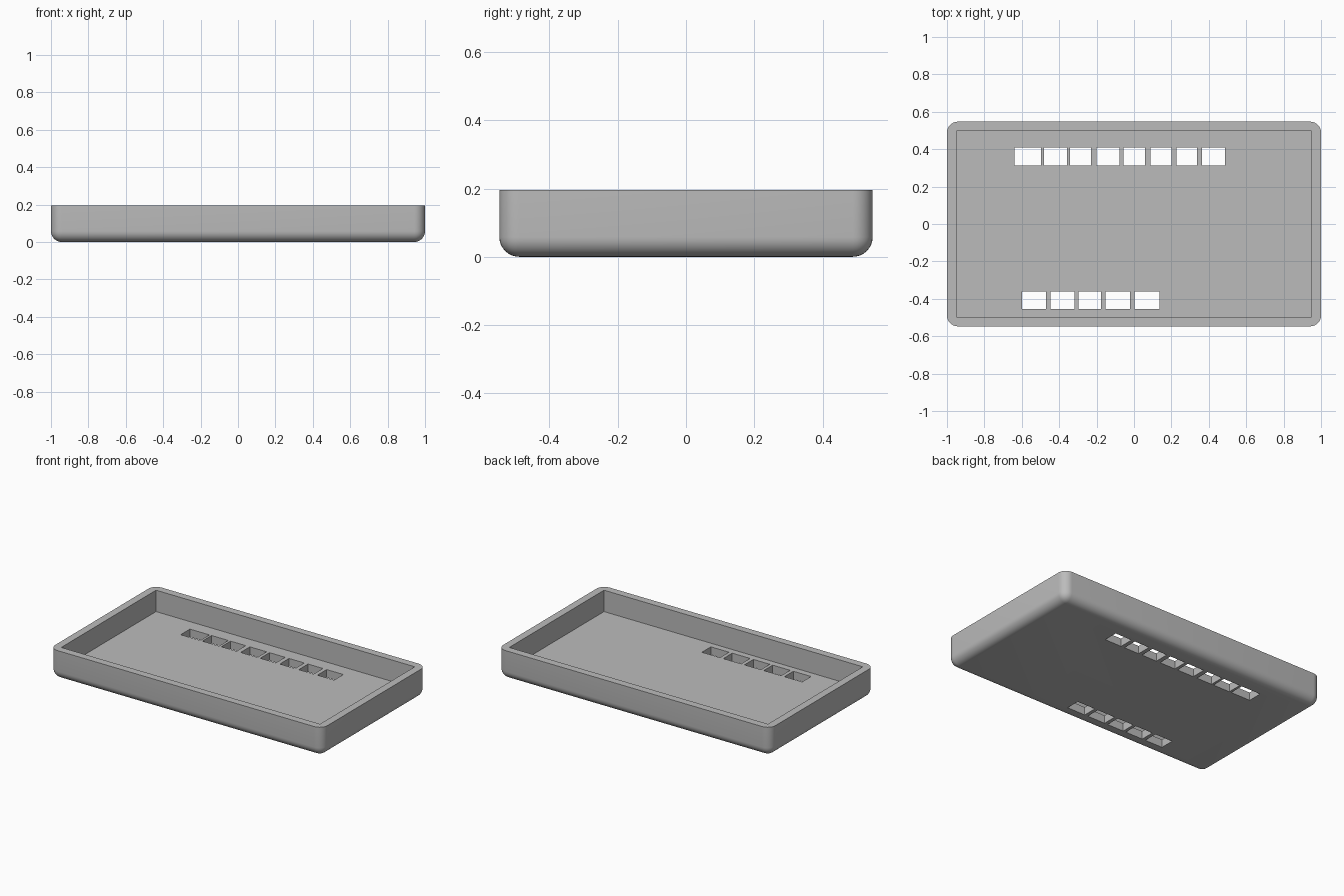
import bpy, bmesh, math

cube = bpy.data.objects.get("Cube")
if cube:
    bpy.data.objects.remove(cube, do_unlink=True)

HALF_X, HALF_Y, HEIGHT = 1.0, 0.547, 0.195
WALL, FLOOR, RADIUS = 0.05, 0.053, 0.058

grey = bpy.data.materials.new("plain_grey")
grey.use_nodes = True
colour = (0.5, 0.5, 0.5, 1)
grey.diffuse_color = colour
grey.node_tree.nodes["Principled BSDF"].inputs["Base Color"].default_value = colour


def add_box(bm, x0, x1, y0, y1, z0, z1):
    """Add an axis-aligned box to the mesh and return its vertices."""
    verts = bmesh.ops.create_cube(bm, size=1)["verts"]
    for v in verts:
        v.co.x = x1 if v.co.x > 0 else x0
        v.co.y = y1 if v.co.y > 0 else y0
        v.co.z = z1 if v.co.z > 0 else z0
    return verts


def make_object(name, bm):
    mesh = bpy.data.meshes.new(name)
    bm.to_mesh(mesh)
    bm.free()
    mesh.materials.append(grey)
    obj = bpy.data.objects.new(name, mesh)
    bpy.context.collection.objects.link(obj)
    return obj


# Outer shell: every edge rounded except the top rim
bm = bmesh.new()
add_box(bm, -HALF_X, HALF_X, -HALF_Y, HALF_Y, 0, HEIGHT)
rounded = [e for e in bm.edges if min(v.co.z for v in e.verts) < HEIGHT / 2]
bmesh.ops.bevel(bm, geom=rounded, offset=RADIUS, segments=8, profile=0.5,
                affect='EDGES', clamp_overlap=True)
tray = make_object("tray", bm)

# Square-cornered cavity
bm = bmesh.new()
add_box(bm, WALL - HALF_X, HALF_X - WALL, WALL - HALF_Y, HALF_Y - WALL, FLOOR, 1)
cavity = make_object("cavity_cutter", bm)

# Two rows of slots through the floor
back_row = [(-.64, -.497), (-.481, -.358), (-.342, -.23), (-.2, -.077),
            (-.056, .059), (.088, .2), (.227, .337), (.364, .487)]
front_row = [(-.6, -.47), (-.446, -.318), (-.297, -.176), (-.152, -.021), (.003, .136)]
bm = bmesh.new()
for row, y0, y1 in ((back_row, .313, .41), (front_row, -.455, -.361)):
    for x0, x1 in row:
        add_box(bm, x0, x1, y0, y1, -.1, .12)
slots = make_object("slot_cutter", bm)

# Cut, apply and remove the cutters
bpy.ops.object.select_all(action='DESELECT')
bpy.context.view_layer.objects.active = tray
tray.select_set(True)
for cutter in (cavity, slots):
    cutter.hide_render = True
    mod = tray.modifiers.new("cut", 'BOOLEAN')
    mod.operation, mod.solver, mod.object = 'DIFFERENCE', 'EXACT', cutter
    bpy.ops.object.modifier_apply(modifier=mod.name)
    bpy.data.objects.remove(cutter, do_unlink=True)

bpy.ops.object.shade_smooth_by_angle(angle=math.radians(35))
